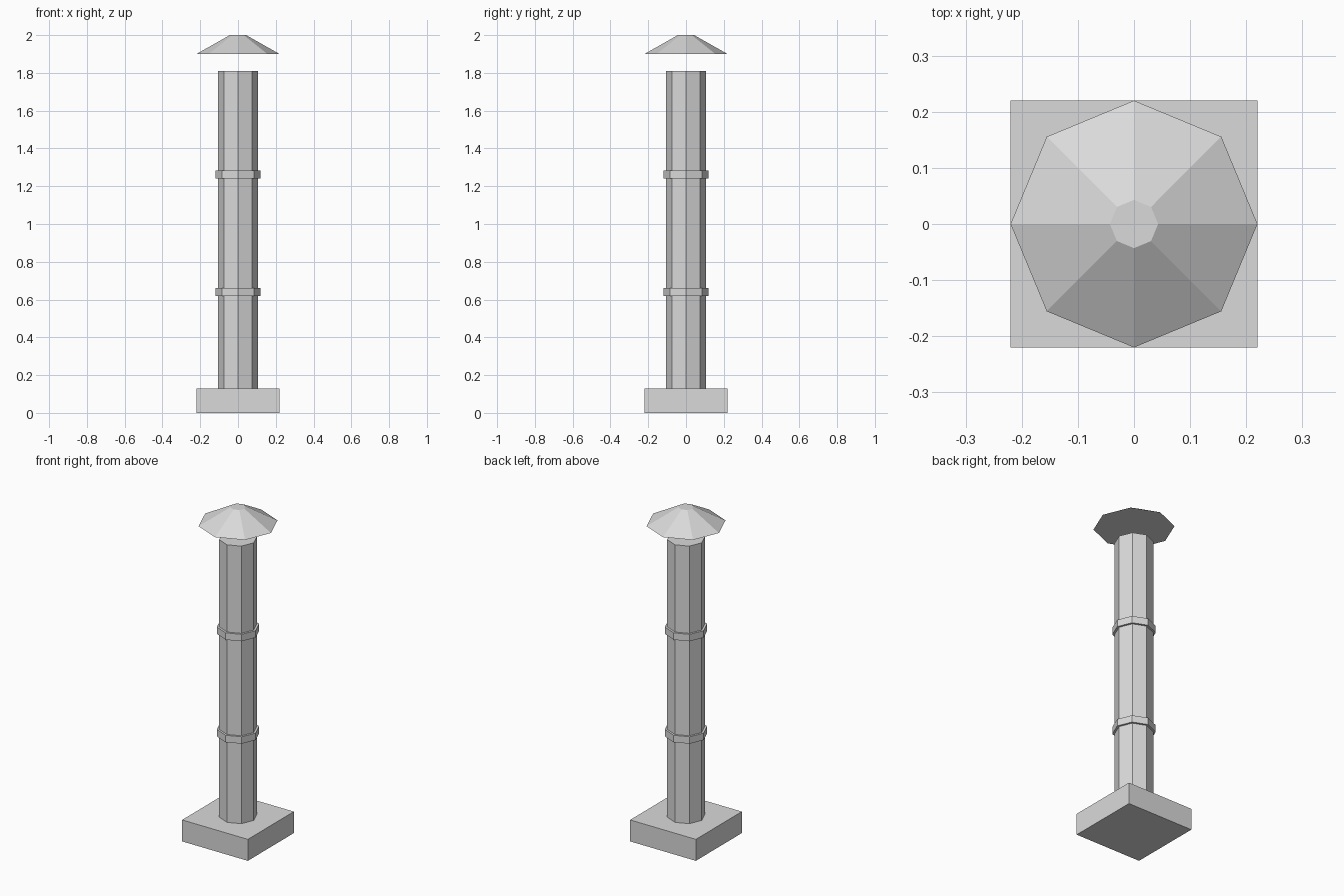
import bpy

cube = bpy.data.objects.get("Cube")
if cube:
    bpy.data.objects.remove(cube, do_unlink=True)

# Single light grey material
grey = bpy.data.materials.new("light_grey")
grey.use_nodes = True
colour = (0.7, 0.7, 0.7, 1)
grey.diffuse_color = colour
grey.node_tree.nodes["Principled BSDF"].inputs["Base Color"].default_value = colour


def finish(name):
    obj = bpy.context.object
    obj.name = name
    obj.data.materials.append(grey)
    return obj


def octagon(name, bottom, top, r_bottom, r_top):
    """Flat-sided eight-sided solid with corners on the axes."""
    bpy.ops.mesh.primitive_cone_add(
        vertices=8, radius1=r_bottom, radius2=r_top, depth=top - bottom,
        location=(0, 0, (bottom + top) / 2))
    return finish(name)


# Square base block
bpy.ops.mesh.primitive_cube_add(size=1, location=(0, 0, 0.065))
base = finish("base")
base.scale = (0.44, 0.44, 0.13)

# Pipe shaft and its two collars
octagon("shaft", 0.13, 1.81, 0.105, 0.105)
for name, z in (("lower_collar", 0.62), ("upper_collar", 1.24)):
    octagon(name, z, z + 0.042, 0.118, 0.118)

# Rain cap floating above the open gap
octagon("cap", 1.90, 2.0, 0.22, 0.043)
